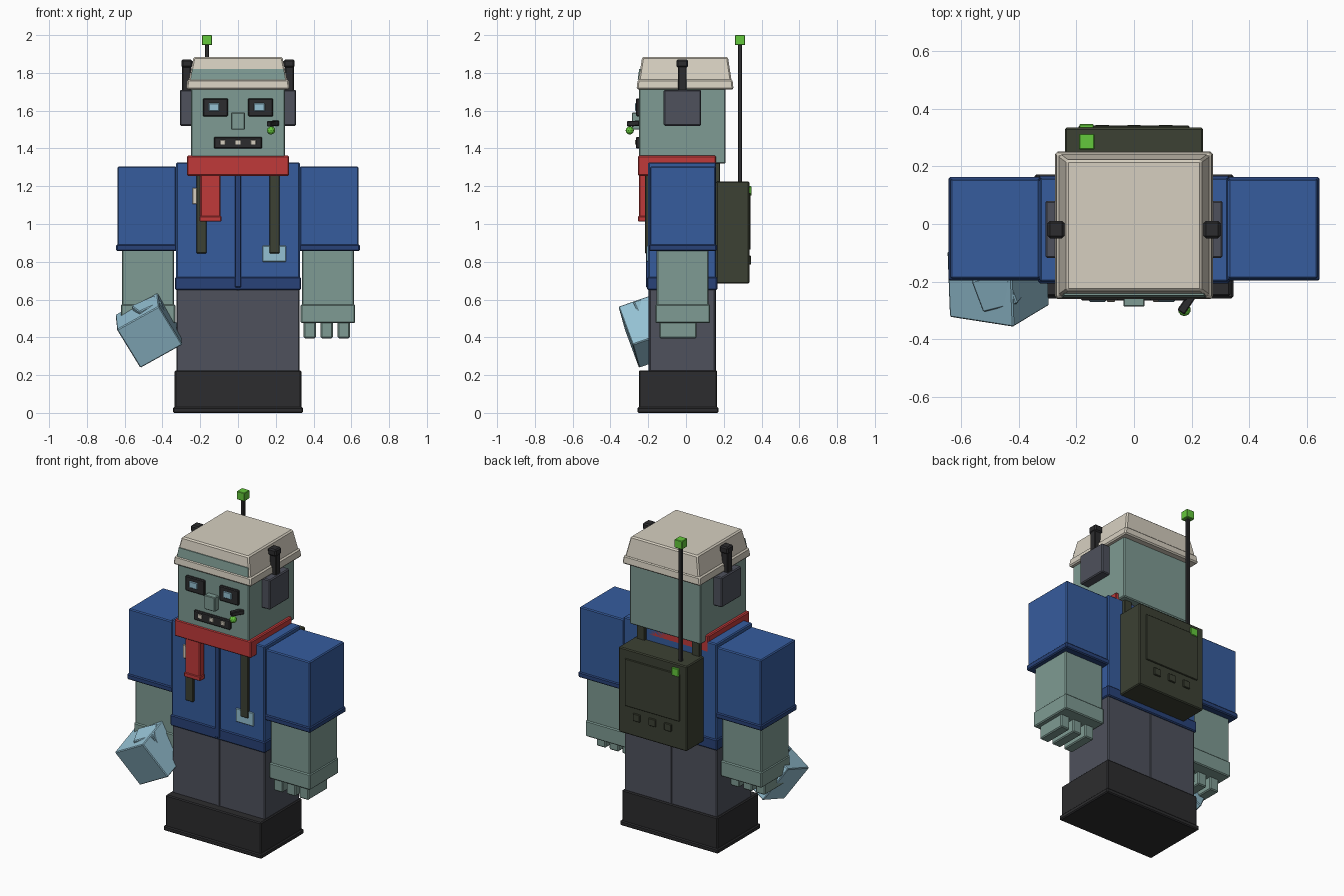
import bpy
import bmesh
from mathutils import Matrix, Vector

if "Cube" in bpy.data.objects:
    bpy.data.objects.remove(bpy.data.objects["Cube"], do_unlink=True)


def material(name, r, g, b):
    lin = [(c / 255 / 12.92) if c < 11 else ((c / 255 + 0.055) / 1.055) ** 2.4 for c in (r, g, b)]
    m = bpy.data.materials.new(name)
    m.use_nodes = True
    m.diffuse_color = (*lin, 1)
    m.node_tree.nodes["Principled BSDF"].inputs["Base Color"].default_value = (*lin, 1)
    return m


SKIN = material("grey green skin", 126, 155, 147)
CREAM = material("cream", 214, 207, 192)
RED = material("red", 192, 58, 58)
BLUE = material("jacket blue", 54, 92, 158)
NAVY = material("dark blue trim", 40, 66, 120)
GREY = material("slate grey", 78, 81, 92)
BLACK = material("near black", 44, 44, 46)
OLIVE = material("dark olive", 60, 65, 51)
GREEN = material("bright green", 100, 200, 60)
ICE = material("pale blue", 148, 192, 210)


def add(name, bm, mat, bevel=0.0):
    me = bpy.data.meshes.new(name)
    bm.to_mesh(me)
    bm.free()
    ob = bpy.data.objects.new(name, me)
    bpy.context.collection.objects.link(ob)
    me.materials.append(mat)
    if bevel:
        mod = ob.modifiers.new("Bevel", "BEVEL")
        mod.width = bevel
        mod.segments = 1
    return ob


def box(name, mat, x, y, z, bevel=0.006, top=None):
    """Box from (min, max) ranges; top gives the x and y ranges of the upper face."""
    bm = bmesh.new()
    bmesh.ops.create_cube(bm, size=1)
    for v in bm.verts:
        up = v.co.z > 0
        rx, ry = top if top and up else (x, y)
        v.co = (rx[v.co.x > 0], ry[v.co.y > 0], z[up])
    return add(name, bm, mat, bevel)


def pair(name, mat, x, y, z, bevel=0.006):
    """The same box on the left (+x) and on the right."""
    box("left_" + name, mat, x, y, z, bevel)
    box("right_" + name, mat, (-x[1], -x[0]), y, z, bevel)


def turned_box(name, mat, centre, u, v, size, bevel=0.005):
    """Box whose first two axes follow u and v."""
    a = Vector(u).normalized()
    c = a.cross(Vector(v)).normalized()
    b = c.cross(a)
    rot = Matrix((a, b, c)).transposed().to_4x4()
    bm = bmesh.new()
    bmesh.ops.create_cube(bm, size=1)
    bm.transform(Matrix.Translation(centre) @ rot @ Matrix.Diagonal((*size, 1)))
    return add(name, bm, mat, bevel)


# Boots and trousers
box("boots", BLACK, (-.335, .335), (-.25, .165), (.02, .225))
box("boot_sole", BLACK, (-.345, .345), (-.258, .172), (0, .03))
box("trousers", GREY, (-.325, .325), (-.195, .155), (.21, .66))
for side, y in (("front", (-.199, -.19)), ("back", (.15, .159))):
    box(side + "_trouser_seam", GREY, (-.009, .009), y, (.22, .65), .002)

# Jacket
box("jacket", BLUE, (-.327, .327), (-.2, .16), (.66, 1.325))
box("jacket_hem", NAVY, (-.333, .333), (-.206, .166), (.65, .72))
box("zip", NAVY, (-.017, .017), (-.212, -.19), (.665, 1.27), .003)

# Arms and hands
pair("sleeve", BLUE, (.327, .638), (-.19, .157), (.87, 1.305))
pair("cuff", NAVY, (.324, .645), (-.197, .163), (.857, .892))
pair("forearm", SKIN, (.338, .615), (-.155, .12), (.55, .87))
pair("hand", SKIN, (.332, .62), (-.162, .127), (.475, .575))
for i in range(3):
    x = .348 + i * .09
    pair("finger_%d" % (i + 1), SKIN, (x, x + .064), (-.14, .055), (.395, .485))

# Tilted container in the right hand
turned_box("held_block", ICE, (-.472, -.19, .44), (.225, -.035, .125), (.1, .08, -.22), (.257, .25, .24))
turned_box("held_block_neck", ICE, (-.47, -.22, .535), (.2, .05, .09), (.06, .08, -.2), (.135, .1, .12))

# Scarf
box("scarf", RED, (-.27, .27), (-.255, .16), (1.255, 1.362))
box("scarf_tail", RED, (-.2, -.092), (-.25, -.205), (1.03, 1.27))
box("scarf_tail_end", RED, (-.204, -.088), (-.254, -.205), (1.013, 1.042), .004)

# Backpack straps, badge and clip
pair("front_strap", OLIVE, (.166, .22), (-.216, -.19), (.845, 1.3), .003)
pair("shoulder_strap", OLIVE, (.166, .22), (-.216, .18), (1.31, 1.338), .003)
pair("back_strap", OLIVE, (.166, .22), (.15, .18), (1.15, 1.338), .003)
box("badge", ICE, (.13, .255), (-.209, -.198), (.8, .885), .003)
box("strap_clip", CREAM, (-.242, -.17), (-.21, -.198), (1.105, 1.19), .003)

# Radio backpack
box("backpack", OLIVE, (-.24, .24), (.16, .335), (.685, 1.225))
box("backpack_panel", OLIVE, (-.192, .192), (.33, .342), (.865, 1.165), .003)
for i, x in enumerate((-.11, 0, .11)):
    box("backpack_button_%d" % (i + 1), OLIVE, (x - .025, x + .025), (.33, .344), (.785, .832), .003)
box("status_light", GREEN, (-.19, -.14), (.33, .347), (1.15, 1.2), .003)
box("antenna", BLACK, (-.175, -.153), (.275, .297), (1.2, 1.96), .003)
box("antenna_tip", GREEN, (-.191, -.137), (.259, .313), (1.947, 2), .003)

# Head
box("head", SKIN, (-.25, .25), (-.25, .21), (1.32, 1.74))
box("nose", SKIN, (-.037, .037), (-.287, -.24), (1.5, 1.59), .004)
pair("eye_socket", BLACK, (.053, .186), (-.265, -.24), (1.57, 1.665), .005)
for name, x in (("left", .113), ("right", -.127)):
    box(name + "_eye", ICE, (x - .029, x + .029), (-.271, -.26), (1.598, 1.64), .004)
box("mouth", BLACK, (-.128, .128), (-.265, -.24), (1.4, 1.46), .005)
for i, x in enumerate((-.08, 0, .08)):
    box("tooth_%d" % (i + 1), CREAM, (x - .014, x + .014), (-.27, -.26), (1.42, 1.445), .002)

# Cap with an open forehead band
box("cap_brim", CREAM, (-.275, .275), (-.262, .252), (1.712, 1.765), .008,
    top=((-.268, .268), (-.256, .246)))
box("cap_crown", CREAM, (-.262, .262), (-.252, .242), (1.755, 1.885), .008,
    top=((-.235, .235), (-.232, .222)))
box("forehead_band", SKIN, (-.25, .25), (-.256, -.2), (1.765, 1.82), 0,
    top=((-.243, .243), (-.248, -.2)))

# Headset
pair("ear_cup", GREY, (.24, .308), (-.118, .08), (1.52, 1.71))
pair("headset_arm", BLACK, (.25, .296), (-.042, .003), (1.69, 1.85), .004)
pair("headset_knob", BLACK, (.242, .3), (-.05, .011), (1.828, 1.872), .008)
turned_box("microphone_arm", BLACK, (.185, -.273, 1.532), (-.04, -.06, -.004), (.06, -.04, 0),
           (.08, .03, .028), .004)
bm = bmesh.new()
bmesh.ops.create_icosphere(bm, subdivisions=2, radius=.022,
                           matrix=Matrix.Translation((.175, -.298, 1.495)))
add("microphone_tip", bm, GREEN)
